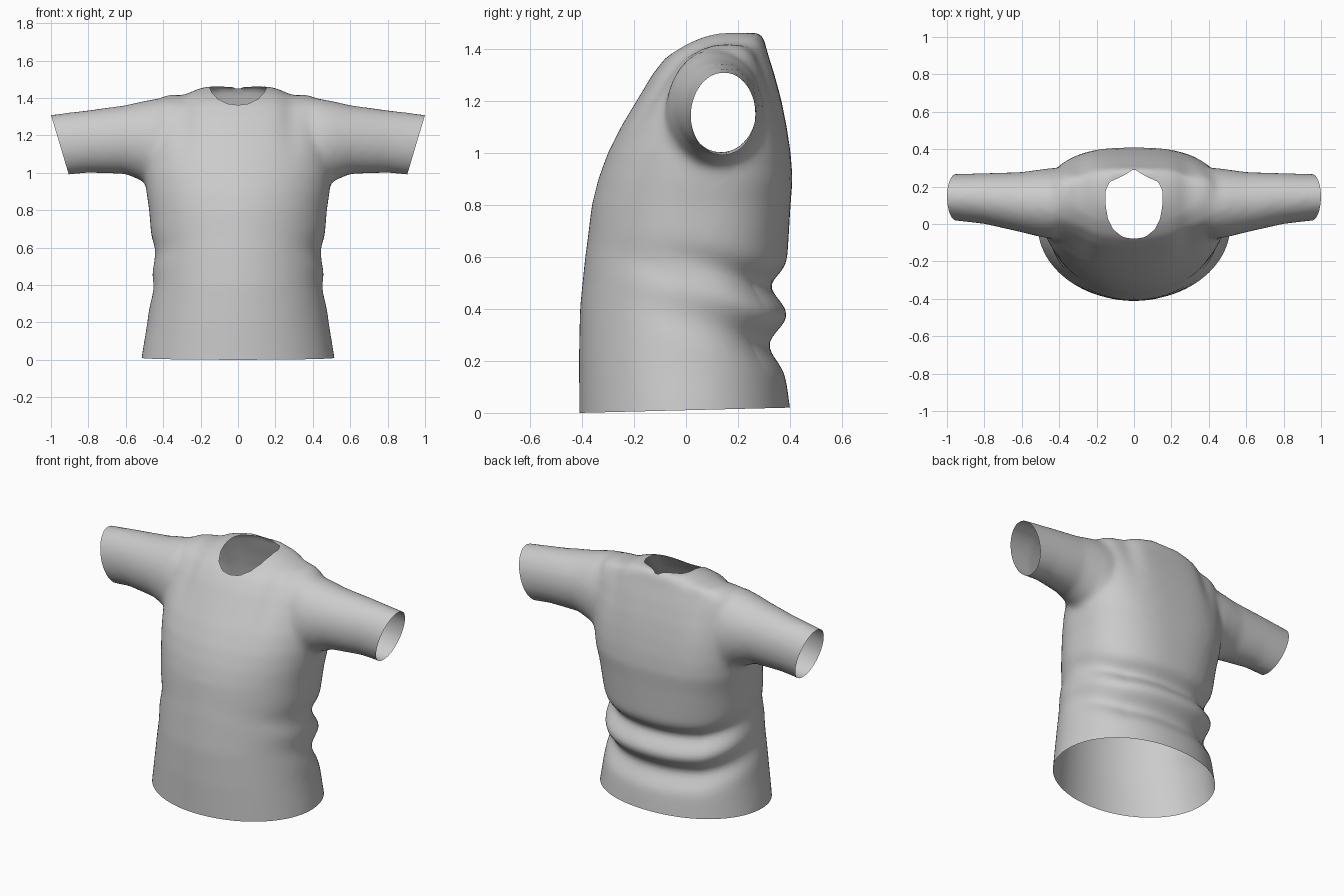
import bpy, bmesh, math
from mathutils import Vector
from mathutils.bvhtree import BVHTree

if "Cube" in bpy.data.objects:
    bpy.data.objects.remove(bpy.data.objects["Cube"])

fabric = bpy.data.materials.new("grey fabric")
fabric.use_nodes = True
GREY = (0.6, 0.6, 0.6, 1)
fabric.diffuse_color = GREY
fabric.node_tree.nodes["Principled BSDF"].inputs["Base Color"].default_value = GREY


def loft(name, rings):
    """Closed solid through a list of point rings."""
    bm = bmesh.new()
    loops = [[bm.verts.new(p) for p in ring] for ring in rings]
    n = len(loops[0])
    for a, b in zip(loops, loops[1:]):
        for i in range(n):
            j = (i + 1) % n
            bm.faces.new((a[i], a[j], b[j], b[i]))
    bm.faces.new(loops[0])
    bm.faces.new(loops[-1])
    bmesh.ops.recalc_face_normals(bm, faces=bm.faces)
    mesh = bpy.data.meshes.new(name)
    bm.to_mesh(mesh)
    bm.free()
    ob = bpy.data.objects.new(name, mesh)
    bpy.context.collection.objects.link(ob)
    return ob


def torso_ring(z, half, front, back, square, n=64):
    """Round front, squarer back."""
    mid, pts = (front + back) / 2, []
    for i in range(n):
        c, s = math.cos(math.tau * i / n), math.sin(math.tau * i / n)
        e = 2 / (square if s > 0 else 2)
        x = math.copysign(abs(c) ** e, c) * half
        y = math.copysign(abs(s) ** e, s) * (back - front) / 2
        pts.append((x, mid + y, z))
    return pts


def sleeve_ring(side, x, low, high, front, back, n=40):
    return [(side * x,
             (front + back) / 2 + (back - front) / 2 * math.cos(math.tau * i / n),
             (low + high) / 2 + (high - low) / 2 * math.sin(math.tau * i / n))
            for i in range(n)]


# Torso: height, half width, front, back, squareness of back
TORSO = [(-.1, .53, -.41, .415, 2.1), (.02, .515, -.41, .40, 2.1),
         (.2, .485, -.412, .375, 2.2), (.4, .462, -.408, .38, 2.3),
         (.6, .46, -.388, .39, 2.4), (.8, .475, -.362, .402, 2.6),
         (.9, .49, -.337, .41, 2.7), (1.0, .5, -.3, .402, 2.7),
         (1.1, .5, -.25, .387, 2.7), (1.2, .49, -.19, .367, 2.7),
         (1.3, .47, -.13, .34, 2.7), (1.37, .44, -.075, .318, 2.6),
         (1.415, .37, -.01, .305, 2.6), (1.46, .17, .07, .295, 2.4)]
shirt = loft("shirt", [torso_ring(*row) for row in TORSO])

# Sleeves: distance out, underside, top, front, back
SLEEVE = [(.3, .95, 1.36, -.06, .3), (.44, .9, 1.39, -.08, .3),
          (.5, .95, 1.385, -.07, .292), (.6, .993, 1.362, -.045, .278),
          (.8, 1.0, 1.335, 0, .272), (1.06, .972, 1.303, .03, .265)]


def apply(kind, **settings):
    mod = shirt.modifiers.new(kind, kind)
    for key, value in settings.items():
        setattr(mod, key, value)
    bpy.ops.object.modifier_apply(modifier=mod.name)


bpy.context.view_layer.objects.active = shirt
shirt.select_set(True)
for side in (-1, 1):
    sleeve = loft("sleeve", [sleeve_ring(side, *row) for row in SLEEVE])
    apply("BOOLEAN", operation="UNION", object=sleeve, solver="EXACT")
    bpy.data.objects.remove(sleeve)

# One continuous cloth surface with soft armpits
apply("REMESH", mode="VOXEL", voxel_size=.02)
apply("SMOOTH", factor=.5, iterations=8)

bm = bmesh.new()
bm.from_mesh(shirt.data)
bm.normal_update()


def bump(value, centre, width):
    return math.exp(-((value - centre) / width) ** 2)


# Folds: waist creases rising round the sides, and dips beside the neck
shifts = []
for v in bm.verts:
    x, y, z = v.co
    d = 0
    if abs(x) < .56 and z < .9:
        rearward = min(1, max(0, (y + .3) / .6))
        h = z - .16 * (1 - rearward) - .1 * x * x
        d -= .055 * rearward ** 2 * bump(h, .26, .07)
        d -= .055 * rearward ** 2 * bump(h, .485, .06)
        d += .012 * rearward * bump(h, .37, .05)
        d -= .012 * bump(y, -.05, .2) * bump(z + .4 * y, .5, .07)
    if z > 1.0:
        d -= .016 * bump(abs(x), .29, .06) * bump(z, 1.36, .2)
        d += .010 * bump(abs(x), .41, .05) * bump(z, 1.4, .12)
    shifts.append((v, v.normal * d))
for v, shift in shifts:
    v.co += shift


# Hem and cuff openings
def cut(point, normal):
    bmesh.ops.bisect_plane(bm, geom=bm.verts[:] + bm.edges[:] + bm.faces[:],
                           plane_co=point, plane_no=normal, clear_outer=True)


cut((0, -.41, 0), (0, .025, -1))
for side in (-1, 1):
    cut((side, 0, 1.31), (side * .335, 0, -.1))

# Neck opening: rounded at the front, pointed at the back
NECK = [(0, -.08), (.06, -.07), (.11, -.03), (.14, .03), (.152, .1),
        (.152, .18), (.13, .225), (.085, .245), (.045, .265), (0, .295)]
outline = [Vector(p) for p in NECK] + [Vector((-x, y)) for x, y in NECK[-2:0:-1]]
centre = Vector((0, .1))


def neck_radius(direction):
    """Distance from the neck centre to the outline."""
    for a, b in zip(outline, outline[1:] + outline[:1]):
        a, edge = a - centre, b - a
        den = direction.cross(edge)
        if abs(den) > 1e-9:
            t, u = a.cross(edge) / den, a.cross(direction) / den
            if t > 0 and -1e-6 <= u <= 1 + 1e-6:
                return t
    return .15


surface = BVHTree.FromBMesh(bm)
hole = []
for f in bm.faces:
    c = f.calc_center_median()
    offset = c.xy - centre
    if c.z > 1.25 and offset.length < neck_radius(offset.normalized()):
        hole.append(f)
bmesh.ops.delete(bm, geom=hole, context="FACES")
for v in bm.verts:
    if v.is_boundary and v.co.z > 1.3 and abs(v.co.x) < .25:
        d = (v.co.xy - centre).normalized()
        spot = centre + d * neck_radius(d)
        hit = surface.ray_cast(Vector((spot.x, spot.y, 2)), Vector((0, 0, -1)))[0]
        v.co = (spot.x, spot.y, hit.z if hit and hit.z > 1.3 else v.co.z)

bm.to_mesh(shirt.data)
bm.free()
shirt.data.materials.clear()
shirt.data.materials.append(fabric)
bpy.ops.object.shade_smooth_by_angle(angle=math.radians(50))
